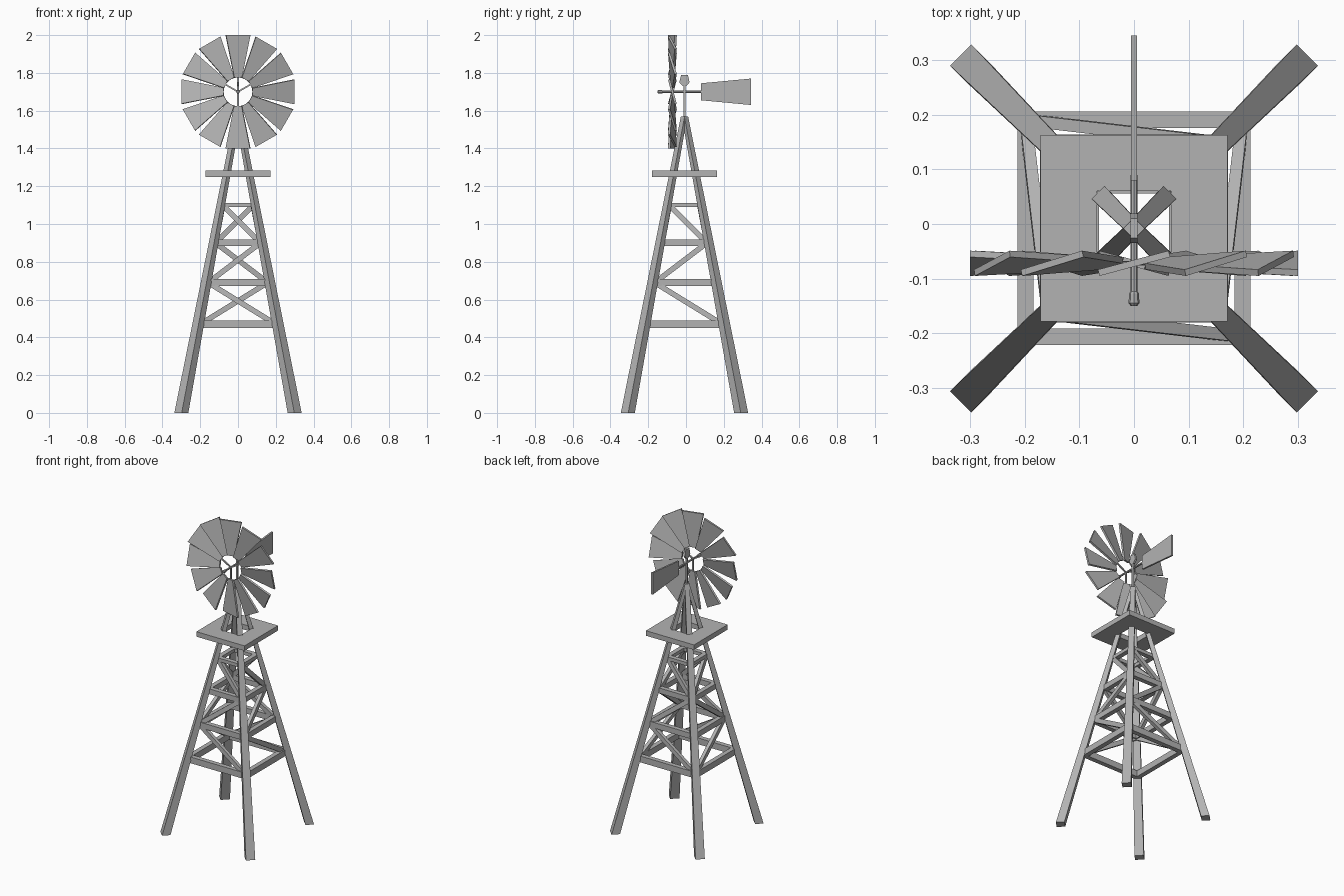
import bpy, bmesh, math
from mathutils import Vector, Matrix

cube = bpy.data.objects.get("Cube")
if cube:
    bpy.data.objects.remove(cube, do_unlink=True)

grey = bpy.data.materials.new("weathered grey")
grey.use_nodes = True
COLOUR = (0.45, 0.45, 0.45, 1)
grey.diffuse_color = COLOUR
grey.node_tree.nodes["Principled BSDF"].inputs["Base Color"].default_value = COLOUR

YC = -0.008           # tower axis
HUB = Vector((0, -0.072, 1.7))
LEG_TOP = 1.57


def finish(name, bm):
    bmesh.ops.recalc_face_normals(bm, faces=bm.faces)
    mesh = bpy.data.meshes.new(name)
    bm.to_mesh(mesh)
    bm.free()
    mesh.materials.append(grey)
    obj = bpy.data.objects.new(name, mesh)
    bpy.context.collection.objects.link(obj)
    return obj


def loft(name, rings):
    """Skin closed rings of points and cap both ends."""
    bm = bmesh.new()
    loops = [[bm.verts.new(p) for p in ring] for ring in rings]
    n = len(loops[0])
    for a, b in zip(loops, loops[1:]):
        for i in range(n):
            j = (i + 1) % n
            bm.faces.new((a[i], a[j], b[j], b[i]))
    bm.faces.new(loops[0])
    bm.faces.new(loops[-1])
    return finish(name, bm)


def beam(name, a, b, width, height, side):
    """Rectangular bar from a to b; width runs along side."""
    a, b, side = Vector(a), Vector(b), Vector(side).normalized()
    up = (b - a).cross(side).normalized()
    offs = [side * width / 2 * s + up * height / 2 * t
            for s, t in ((-1, -1), (1, -1), (1, 1), (-1, 1))]
    return loft(name, [[p + o for o in offs] for p in (a, b)])


def rod(name, stations, sides=8):
    """Round bar along y from (y, radius) stations."""
    return loft(name, [[(r * math.cos(i * math.tau / sides), y,
                         HUB.z + r * math.sin(i * math.tau / sides))
                        for i in range(sides)] for y, r in stations])


def plate(name, outline, thickness):
    """Upright plate in the x = 0 plane from (y, z) points."""
    return loft(name, [[(x, y, z) for y, z in outline]
                       for x in (-thickness / 2, thickness / 2)])


def leg_at(z):
    return 0.298 * (1 - z / LEG_TOP) + 0.002


# Tapered legs, turned to face the diagonals
for sx in (-1, 1):
    for sy in (-1, 1):
        radial = Vector((sx, sy, 0)).normalized()
        tangent = Vector((-sy, sx, 0)).normalized()
        rings = []
        for z, w, t in ((0, 0.055, 0.05), (LEG_TOP, 0.028, 0.02)):
            c = Vector((sx * leg_at(z), YC + sy * leg_at(z), z))
            rings.append([c + radial * t / 2 * i + tangent * w / 2 * j
                          for i, j in ((-1, -1), (1, -1), (1, 1), (-1, 1))])
        loft(f"leg_{'left' if sx > 0 else 'right'}_{'back' if sy > 0 else 'front'}", rings)

# Horizontal braces and zigzag diagonals on each side of the tower
levels = [(0.47, 0.04), (0.69, 0.036), (0.9, 0.034), (1.1, 0.022)]
walls = {"front": ((0, -1, 0), (1, 0, 0), 1), "back": ((0, 1, 0), (1, 0, 0), -1),
         "left": ((1, 0, 0), (0, 1, 0), 1), "right": ((-1, 0, 0), (0, 1, 0), 1)}
for wall, (out, along, start) in walls.items():
    out, along = Vector(out), Vector(along)

    def on_wall(s, z):
        r = leg_at(z) - 0.012
        return out * r + along * r * s + Vector((0, YC, z))

    for k, (z, h) in enumerate(levels):
        beam(f"brace_{wall}_{k}", on_wall(-1, z), on_wall(1, z), 0.03, h, out)
    for k in range(3):
        s = start * (-1) ** k
        low, high = levels[k][0] + 0.01, levels[k + 1][0] - 0.005
        beam(f"diagonal_{wall}_{k}", on_wall(s * 0.93, low), on_wall(-s * 0.95, high),
             0.022, 0.028, out)

# Platform with a square opening
bm = bmesh.new()
corners = ((-1, -1), (1, -1), (1, 1), (-1, 1))
outer, inner = ([bm.verts.new((x * r, YC + y * r, 1.25)) for x, y in corners]
                for r in (0.171, 0.068))
faces = [bm.faces.new((outer[i], outer[(i + 1) % 4], inner[(i + 1) % 4], inner[i]))
         for i in range(4)]
grown = bmesh.ops.extrude_face_region(bm, geom=faces, use_keep_orig=True)["geom"]
bmesh.ops.translate(bm, vec=(0, 0, 0.032),
                    verts=[v for v in grown if isinstance(v, bmesh.types.BMVert)])
finish("platform", bm)

# Mast with its narrow cap, axle and tail vane
beam("mast", (0, YC, 1.5), (0, YC, 1.74), 0.012, 0.012, (1, 0, 0))
plate("mast_cap", [(YC - 0.01, 1.73), (YC + 0.01, 1.73), (YC + 0.027, 1.75),
                   (YC + 0.018, 1.79), (YC - 0.018, 1.79), (YC - 0.027, 1.75)], 0.012)
rod("axle", [(-0.13, 0.006), (0.09, 0.006)])
rod("axle_tip", [(-0.15, 0.006), (-0.145, 0.01), (-0.127, 0.009), (-0.122, 0.005)])
plate("tail_vane", [(0.08, 1.655), (0.345, 1.63), (0.345, 1.77), (0.08, 1.745)], 0.011)

# Wheel: twelve pitched blades
pitch = Matrix.Rotation(math.radians(15), 4, "Z")
for k in range(12):
    place = (Matrix.Translation(HUB) @ Matrix.Rotation(k * math.tau / 12, 4, "Y") @ pitch)
    loft(f"blade_{k}", [[place @ Vector((x, y, z)) for x, z in
                         ((-0.021, 0.076), (0.021, 0.076), (0.067, 0.3), (-0.067, 0.3))]
                        for y in (-0.006, 0.006)])

# Three spokes and a thin inner rim
for k in range(3):
    a = math.pi + k * math.tau / 3
    tip = HUB + Vector((math.sin(a), 0, math.cos(a))) * 0.08
    beam(f"spoke_{k}", HUB, tip, 0.008, 0.008, (0, 1, 0))
bpy.ops.mesh.primitive_torus_add(location=HUB, rotation=(math.pi / 2, 0, 0),
                                 major_radius=0.079, minor_radius=0.003,
                                 major_segments=24, minor_segments=4)
rim = bpy.context.object
rim.name = "inner_rim"
rim.data.materials.append(grey)
